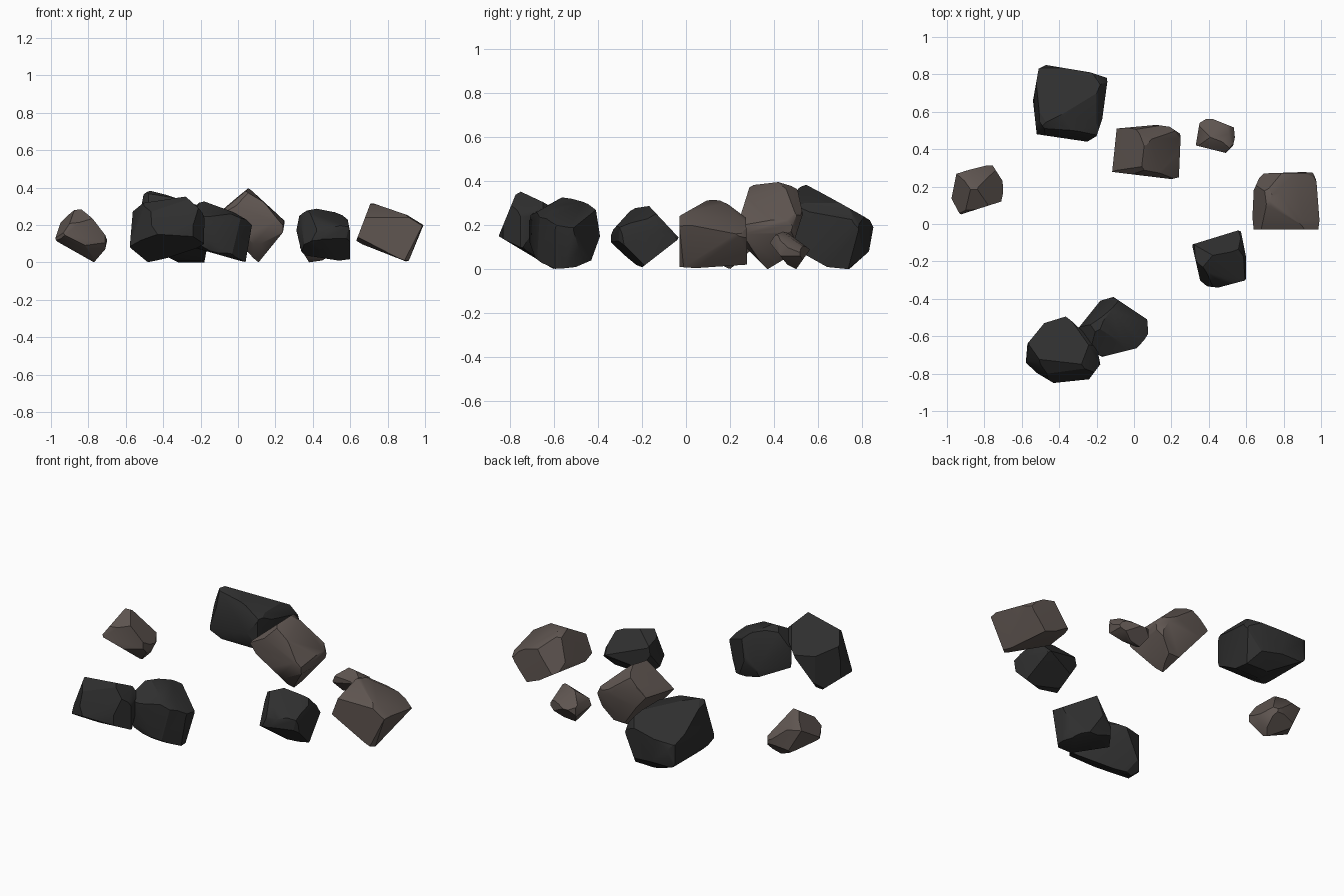
import bpy
import bmesh
from math import cos, sin, radians
from mathutils import Vector

default_cube = bpy.data.objects.get("Cube")
if default_cube:
    bpy.data.objects.remove(default_cube, do_unlink=True)

# Chiselling directions: turn around the vertical, then lift, in degrees
DIRECTIONS = {
    "plan": (0, 90),
    "front": (0, 0),
    "side": (90, 0),
    "front_corner": (35, 25),
    "back_corner": (215, 25),
    "under_corner": (140, -30),
}


def make_material(name, colour):
    material = bpy.data.materials.new(name)
    material.use_nodes = True
    material.diffuse_color = (*colour, 1)
    shader = material.node_tree.nodes["Principled BSDF"]
    shader.inputs["Base Color"].default_value = (*colour, 1)
    shader.inputs["Roughness"].default_value = 0.9
    return material


charcoal = make_material("charcoal stone", (0.028, 0.028, 0.028))
brown = make_material("brown stone", (0.115, 0.092, 0.082))


def chisel(bm, outline, turn, lift):
    """Trim the block to a convex outline swept along one direction."""
    turn, lift = radians(turn), radians(lift)
    right = Vector((cos(turn), sin(turn), 0))
    toward = Vector((sin(turn), -cos(turn), 0))
    up = Vector((0, 0, cos(lift))) - toward * sin(lift)
    depth = right.cross(up)
    points = [(right * across + up * height) / 100 for across, height in outline]
    centre = sum(points, Vector()) / len(points)
    for start, end in zip(points, points[1:] + points[:1]):
        normal = (end - start).cross(depth).normalized()
        if normal.dot(start - centre) < 0:
            normal.negate()
        bmesh.ops.bisect_plane(bm, geom=bm.verts[:] + bm.edges[:] + bm.faces[:],
                               dist=0.00001, plane_co=start, plane_no=normal,
                               clear_outer=True)
        rim = [edge for edge in bm.edges if edge.is_boundary]
        if rim:
            bmesh.ops.holes_fill(bm, edges=rim, sides=0)


def rock(name, material, **outlines):
    """Chisel a block to its outlines, in hundredths of a unit."""
    block = bmesh.new()
    bmesh.ops.create_cube(block, size=4)
    for direction, outline in outlines.items():
        chisel(block, outline, *DIRECTIONS[direction])
    bmesh.ops.remove_doubles(block, verts=block.verts[:], dist=0.008)

    # Clean convex skin with flat facets merged
    skin = bmesh.new()
    for vert in block.verts:
        skin.verts.new(vert.co)
    block.free()
    hull = bmesh.ops.convex_hull(skin, input=skin.verts[:])
    spare = {v for v in hull["geom_interior"] + hull["geom_unused"]
             if isinstance(v, bmesh.types.BMVert)}
    if spare:
        bmesh.ops.delete(skin, geom=list(spare), context="VERTS")
    bmesh.ops.dissolve_limit(skin, angle_limit=0.05, verts=skin.verts[:],
                             edges=skin.edges[:])
    bmesh.ops.recalc_face_normals(skin, faces=skin.faces[:])

    # Soft shading with the strong edges kept crisp
    mesh = bpy.data.meshes.new(name)
    skin.to_mesh(mesh)
    skin.free()
    mesh.materials.append(material)
    for polygon in mesh.polygons:
        polygon.use_smooth = True
    mesh.set_sharp_from_angle(angle=0.55)
    stone = bpy.data.objects.new(name, mesh)
    bpy.context.collection.objects.link(stone)


# Brown stones
rock("right_outer_stone", brown,
     plan=[(-100, 18), (-96, 27), (-76, 32), (-69, 21), (-71, 12), (-93, 5)],
     front=[(-100, 13), (-93, 28), (-88, 30), (-81, 30), (-69, 16), (-71, 7), (-77, 0)],
     side=[(5, 14), (9, 25), (15, 31), (22, 30), (32, 20), (31, 10), (20, 0), (10, 5)],
     front_corner=[(-74, 38), (-61, 53), (-57, 52), (-43, 39), (-43, 37), (-50, 24)],
     back_corner=[(43, -17), (58, -1), (73, -7), (74, -18), (51, -27), (43, -22)],
     under_corner=[(62, -4), (76, 7), (90, -2), (83, -16), (70, -17), (62, -9)])

rock("middle_stone", brown,
     plan=[(-13, 28), (-10, 51), (12, 53), (19, 52), (25, 48), (24, 25), (20, 24)],
     front=[(-13, 23), (4, 41), (10, 38), (25, 22), (24, 16), (11, 0), (-10, 17)],
     side=[(24, 22), (30, 41), (38, 41), (50, 39), (53, 25), (47, 6), (37, 0), (27, 10)],
     front_corner=[(5, 34), (30, 50), (47, 34), (48, 27), (30, 9), (8, 30)],
     back_corner=[(-48, 7), (-43, 18), (-21, 25), (-5, 8), (0, -3), (-25, -17), (-40, -13)],
     under_corner=[(-4, 33), (6, 42), (22, 52), (32, 52), (40, 40), (15, 17)])

rock("left_outer_stone", brown,
     plan=[(63, -3), (64, 18), (68, 27), (97, 28), (99, 22), (100, -3)],
     front=[(63, 11), (71, 32), (100, 22), (91, 0)],
     side=[(-3, 1), (-4, 25), (8, 31), (17, 32), (27, 28), (28, 1), (12, 0)],
     front_corner=[(49, -1), (56, 14), (72, 16), (86, 11), (94, -1), (73, -23), (50, -6)],
     back_corner=[(-94, 27), (-92, 33), (-86, 40), (-73, 45), (-53, 39), (-50, 26), (-87, 11)],
     under_corner=[(-78, 49), (-49, 57), (-43, 56), (-34, 38), (-40, 33), (-70, 28)])

rock("small_back_stone", brown,
     plan=[(33, 42), (35, 54), (40, 57), (55, 51), (53, 42), (49, 38)],
     front=[(33, 8), (37, 16), (46, 19), (55, 14), (53, 6), (45, 1), (38, 0)],
     side=[(38, 12), (43, 19), (50, 17), (57, 10), (50, 0), (46, 2)],
     front_corner=[(49, 15), (60, 21), (71, 16), (80, 5), (66, 1), (57, 8), (50, 13)],
     back_corner=[(-74, 1), (-66, 13), (-50, 3), (-50, 1), (-59, -9), (-72, -3)],
     under_corner=[(-14, 40), (-13, 46), (-6, 47), (8, 41), (9, 33), (3, 30), (-13, 37)])

# Charcoal stones
rock("large_back_stone", charcoal,
     plan=[(-54, 66), (-51, 83), (-47, 85), (-23, 81), (-14, 78), (-17, 56),
           (-20, 47), (-25, 44), (-52, 48)],
     front=[(-54, 17), (-50, 39), (-38, 36), (-20, 30), (-14, 22), (-18, 0),
            (-32, 0), (-50, 9)],
     side=[(44, 20), (52, 39), (58, 38), (82, 25), (85, 19), (83, 8), (74, 0),
           (64, 1), (48, 10)],
     front_corner=[(-16, 42), (-13, 55), (-10, 64), (-7, 65), (28, 55), (32, 50),
                   (45, 32), (50, 17), (25, 10)],
     back_corner=[(-33, -14), (-28, 1), (-3, 6), (10, 4), (16, -18), (-7, -35), (-27, -31)])

rock("left_front_stone", charcoal,
     plan=[(31, -11), (57, -3), (60, -18), (60, -30), (45, -34), (36, -33)],
     front=[(31, 16), (33, 26), (40, 30), (58, 26), (60, 16), (60, 0), (34, 4)],
     side=[(-35, 13), (-33, 18), (-23, 29), (-18, 30), (-3, 14), (-21, 0)],
     front_corner=[(11, -8), (16, 8), (25, 10), (40, 5), (45, -4), (37, -23), (11, -10)],
     back_corner=[(-45, 29), (-38, 41), (-34, 42), (-17, 42), (-11, 26), (-11, 21),
                  (-36, 15), (-45, 26)],
     under_corner=[(-65, 25), (-60, 42), (-35, 42), (-31, 21), (-44, 3), (-64, 18)])

rock("right_front_stone", charcoal,
     plan=[(-58, -76), (-57, -64), (-48, -53), (-35, -49), (-27, -52),
           (-20, -65), (-18, -75), (-24, -83), (-43, -85)],
     front=[(-58, 7), (-56, 30), (-52, 35), (-37, 37), (-28, 37), (-21, 32),
            (-17, 21), (-18, 10), (-26, 5), (-48, 0)],
     side=[(-85, 15), (-76, 37), (-66, 32), (-49, 22), (-52, 7), (-60, 0)],
     front_corner=[(-91, -5), (-83, 16), (-57, 11), (-48, -3), (-52, -14)],
     back_corner=[(53, 41), (66, 51), (84, 41), (90, 19), (72, 8), (59, 26)])

rock("middle_front_stone", charcoal,
     plan=[(-30, -56), (-18, -41), (-11, -39), (7, -51), (8, -58), (3, -66),
           (-17, -71), (-28, -66)],
     front=[(-31, 10), (-30, 28), (-22, 34), (8, 23), (4, 0)],
     side=[(-72, 15), (-70, 28), (-65, 32), (-58, 34), (-50, 32), (-41, 28),
           (-39, 15), (-43, 4), (-50, 1), (-59, 0), (-68, 4)],
     front_corner=[(-57, 7), (-50, 14), (-43, 15), (-30, 14), (-23, -2), (-29, -22),
                   (-39, -21), (-57, -12)],
     back_corner=[(23, 35), (26, 42), (42, 46), (60, 41), (60, 15), (28, 14)],
     under_corner=[(-44, -3), (-20, 5), (-8, -22), (-34, -26), (-41, -23)])
